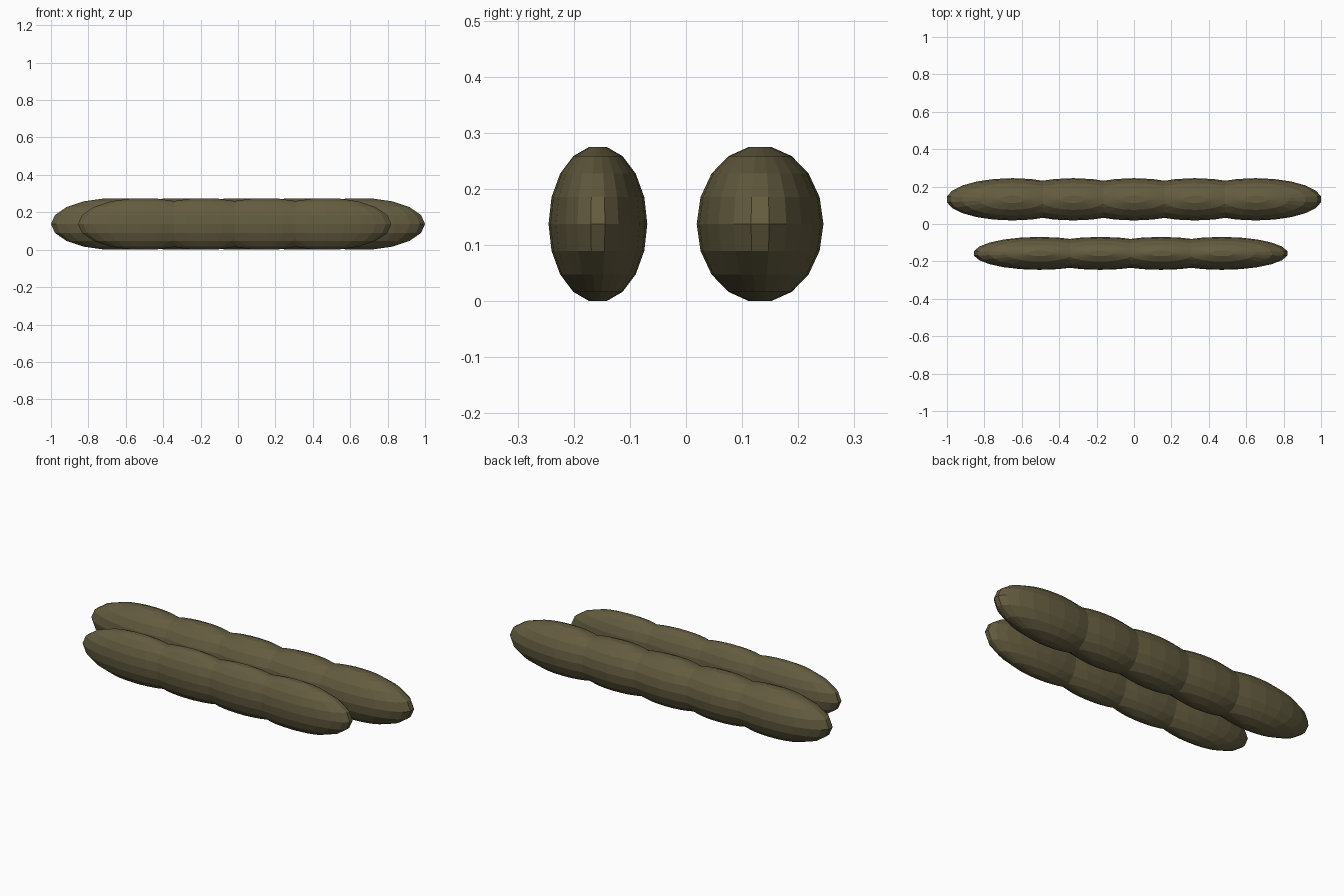
import bpy
import bmesh
from math import sin, cos, pi

default = bpy.data.objects.get("Cube")
if default:
    bpy.data.objects.remove(default, do_unlink=True)

olive = bpy.data.materials.new("dark olive")
olive.use_nodes = True
colour = (0.127, 0.107, 0.051, 1)
olive.diffuse_color = colour
olive.node_tree.nodes["Principled BSDF"].inputs["Base Color"].default_value = colour

SEGMENTS, RINGS = 22, 9
HEIGHT = 0.275


def faceted_bag(name, x, y, half_length, half_width):
    """Flat-capped faceted ellipsoid, with a narrow facet at each tip."""
    bm = bmesh.new()
    rx = half_length / cos(pi / SEGMENTS)
    rz = HEIGHT / 2 / cos(pi / RINGS / 2)
    rings = []
    for i in range(RINGS):
        phi = pi * (i + 0.5) / RINGS
        ring = []
        for j in range(SEGMENTS):
            a = 2 * pi * (j + 0.5) / SEGMENTS
            ring.append(bm.verts.new((rx * sin(phi) * cos(a),
                                      half_width * sin(phi) * sin(a),
                                      rz * cos(phi))))
        rings.append(ring)
    for upper, lower in zip(rings, rings[1:]):
        for j in range(SEGMENTS):
            k = (j + 1) % SEGMENTS
            bm.faces.new((upper[j], lower[j], lower[k], upper[k]))
    bm.faces.new(rings[0])
    bm.faces.new(rings[-1][::-1])
    bmesh.ops.recalc_face_normals(bm, faces=bm.faces)
    mesh = bpy.data.meshes.new(name)
    bm.to_mesh(mesh)
    bm.free()
    mesh.materials.append(olive)
    obj = bpy.data.objects.new(name, mesh)
    obj.location = (x, y, HEIGHT / 2)
    bpy.context.collection.objects.link(obj)


# Two parallel rows of overlapping bags
def bag_row(name, count, centre_x, y, half_width):
    for i in range(count):
        x = centre_x + (i - (count - 1) / 2) * 0.325
        faceted_bag(f"{name}_{i + 1}", x, y, 0.35, half_width)


bag_row("back_bag", 5, 0, 0.132, 0.113)
bag_row("front_bag", 4, -0.018, -0.157, 0.088)
